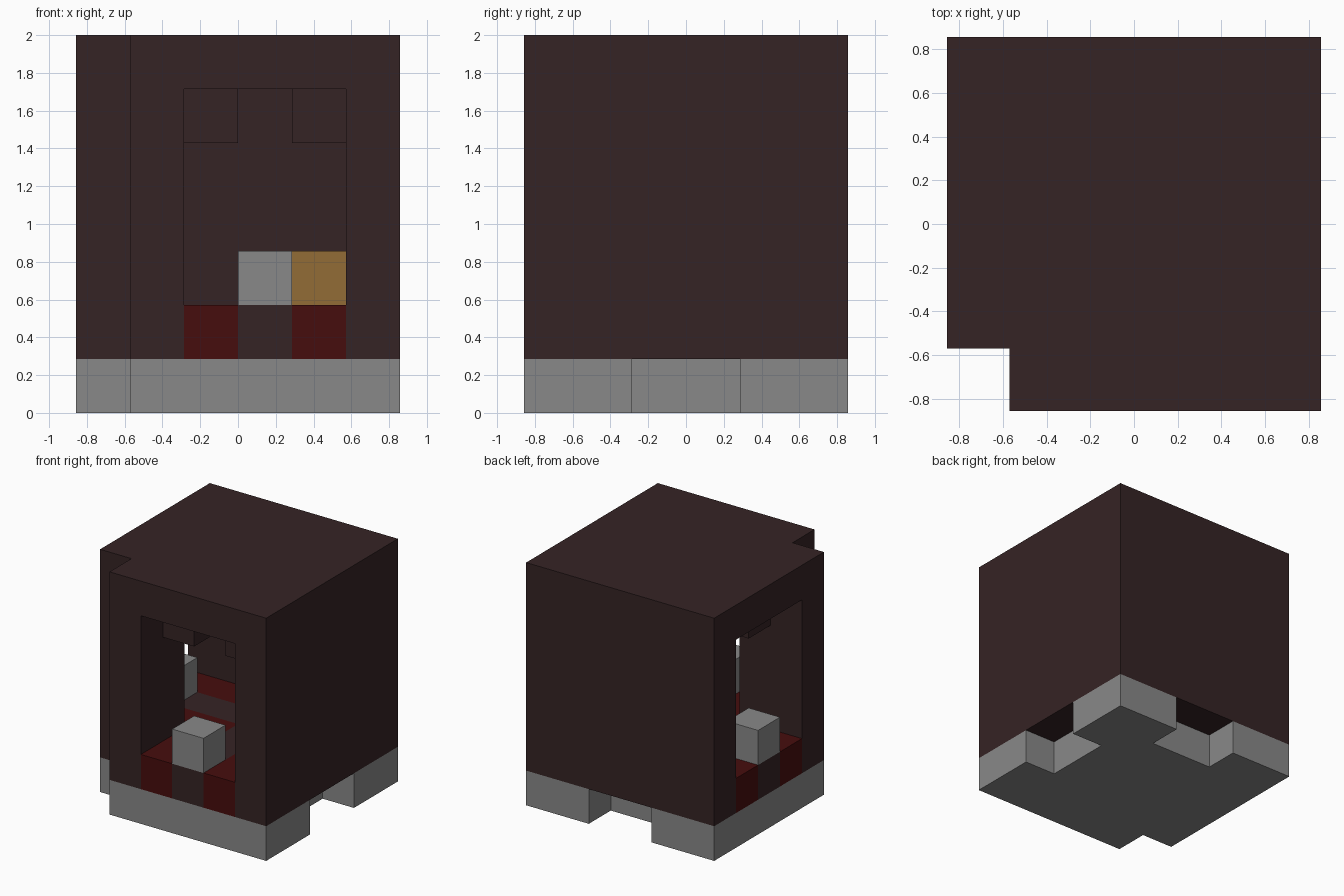
import bpy
import bmesh

default_cube = bpy.data.objects.get("Cube")
if default_cube:
    bpy.data.objects.remove(default_cube, do_unlink=True)

UNIT = 2 / 7   # one block; the model is 6 x 6 x 7 blocks


def material(name, rgb):
    mat = bpy.data.materials.new(name)
    mat.use_nodes = True
    colour = (*rgb, 1)
    mat.diffuse_color = colour
    mat.node_tree.nodes["Principled BSDF"].inputs["Base Color"].default_value = colour
    return mat


brown = material("dark brown", (0.036, 0.017, 0.018))
grey = material("stone grey", (0.25, 0.25, 0.25))
red = material("deep red", (0.062, 0.004, 0.004))
gold = material("ochre gold", (0.29, 0.152, 0.037))


def prism(name, outline, bottom, top, mat):
    """Extrude a plan outline, given in blocks, between two levels."""
    bm = bmesh.new()
    base = bm.faces.new([bm.verts.new(((x - 3) * UNIT, (y - 3) * UNIT, bottom * UNIT))
                         for x, y in outline])
    raised = bmesh.ops.extrude_face_region(bm, geom=[base])["geom"]
    bmesh.ops.translate(bm, vec=(0, 0, (top - bottom) * UNIT),
                        verts=[v for v in raised if isinstance(v, bmesh.types.BMVert)])
    bmesh.ops.recalc_face_normals(bm, faces=bm.faces)
    mesh = bpy.data.meshes.new(name)
    bm.to_mesh(mesh)
    bm.free()
    mesh.materials.append(mat)
    obj = bpy.data.objects.new(name, mesh)
    bpy.context.collection.objects.link(obj)


def box(name, x0, y0, x1, y1, bottom, top, mat):
    prism(name, [(x0, y0), (x1, y0), (x1, y1), (x0, y1)], bottom, top, mat)


# Stone footing: cut front corner, notches in the left and back sides
prism("footing", [(1, 0), (6, 0), (6, 2), (5, 2), (5, 4), (6, 4), (6, 6), (4, 6), (4, 5),
                  (2, 5), (2, 6), (0, 6), (0, 1), (1, 1)], 0, 1, grey)

# Walls and roof
prism("corner_post", [(1, 0), (2, 0), (2, 2), (0, 2), (0, 1), (1, 1)], 1, 6, brown)
prism("walls", [(5, 0), (6, 0), (6, 6), (0, 6), (0, 5), (5, 5)], 1, 6, brown)
prism("roof", [(1, 0), (6, 0), (6, 6), (0, 6), (0, 1), (1, 1)], 6, 7, brown)

# Floor: brown cross between red patches
prism("floor_cross", [(3, 0), (4, 0), (4, 3), (5, 3), (5, 4), (4, 4), (4, 5), (3, 5),
                      (3, 4), (0, 4), (0, 3), (3, 3)], 1, 2, brown)
prism("entry_carpet", [(2, 0), (3, 0), (3, 3), (0, 3), (0, 2), (2, 2)], 1, 2, red)
box("left_carpet", 4, 0, 5, 3, 1, 2, red)
box("back_carpet", 0, 4, 3, 5, 1, 2, red)
box("corner_carpet", 4, 4, 5, 5, 1, 2, red)

# Blocks standing on the floor
box("front_stone", 3, 0, 4, 1, 2, 3, grey)
box("side_stone", 0, 3, 1, 4, 2, 3, grey)
box("gold_block", 4, 4, 5, 5, 2, 3, gold)

# Lintel blocks hanging behind both openings
for i, (x, y) in enumerate([(2, 1), (4, 1), (1, 2), (1, 4)]):
    box(f"lintel_block_{i + 1}", x, y, x + 1, y + 1, 5, 6, brown)
